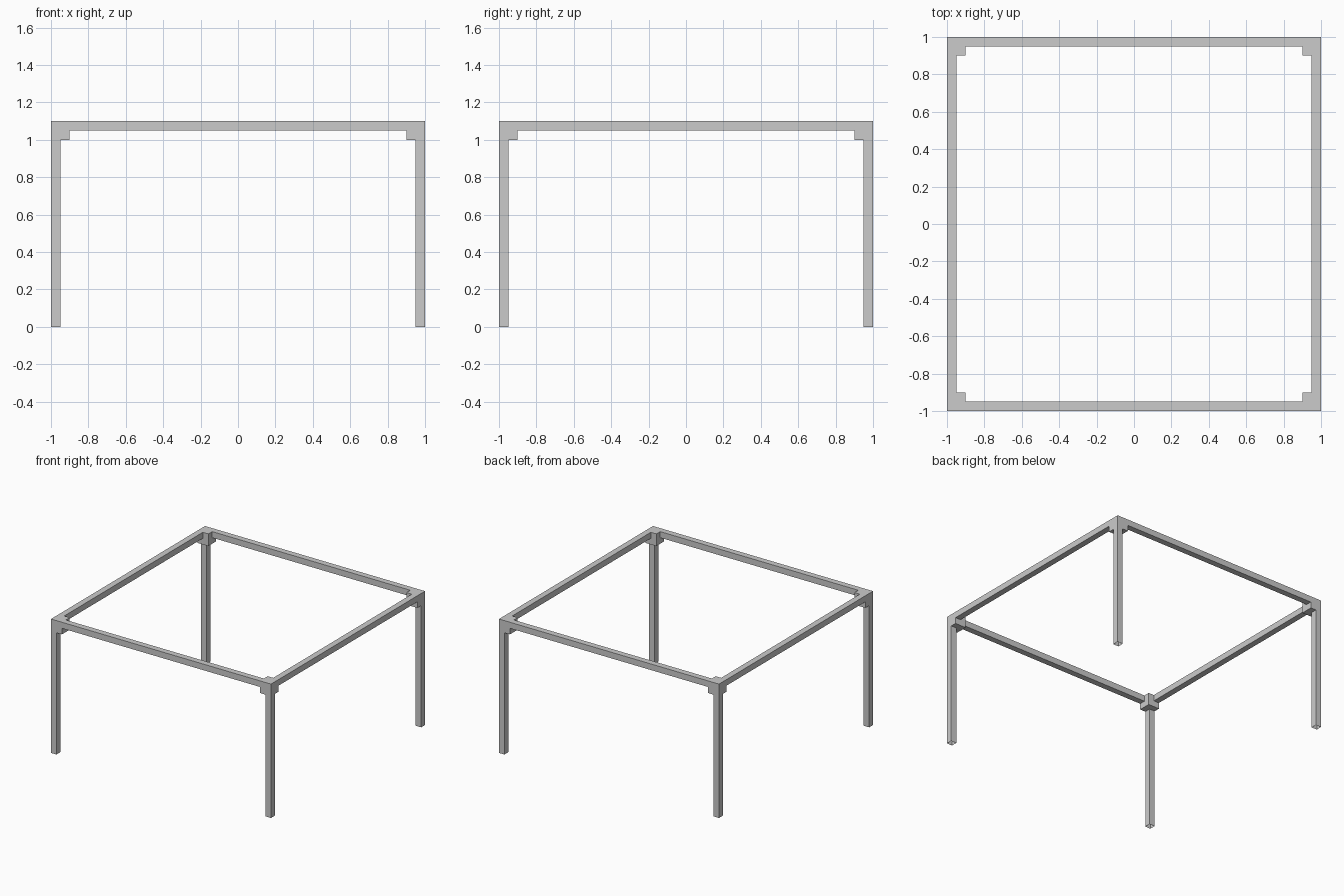
import bpy, bmesh
from mathutils import Vector, Matrix

if "Cube" in bpy.data.objects:
    bpy.data.objects.remove(bpy.data.objects["Cube"])

BLOCK, TOP = 0.1, 1.1
bm = bmesh.new()

# Corner block, split into quarters so each bar grows from its outer quarter
centre = Vector((1 - BLOCK / 2, 1 - BLOCK / 2, TOP - BLOCK / 2))
bmesh.ops.create_cube(bm, size=BLOCK, matrix=Matrix.Translation(centre))
bmesh.ops.subdivide_edges(bm, edges=bm.edges[:], cuts=1, use_grid_fill=True)


def grow_bar(axis, end):
    """Extrude the outer quarter of the block face looking down an axis; leave the end open."""
    corner = Vector((1, 1, TOP))
    corner[axis] -= BLOCK
    facing = [f for f in bm.faces
              if all(abs(v.co[axis] - corner[axis]) < 1e-5 for v in f.verts)]
    face = min(facing, key=lambda f: (f.calc_center_median() - corner).length)
    cap = bmesh.ops.extrude_discrete_faces(bm, faces=[face])["faces"][0]
    for v in cap.verts:
        v.co[axis] = end
    bmesh.ops.delete(bm, geom=[cap], context='FACES_ONLY')


# Half rails to the centre planes, and the leg to the floor
for axis in range(3):
    grow_bar(axis, 0)
bmesh.ops.recalc_face_normals(bm, faces=bm.faces[:])

mesh = bpy.data.meshes.new("table_frame")
bm.to_mesh(mesh)
bm.free()
frame = bpy.data.objects.new("table_frame", mesh)
bpy.context.collection.objects.link(frame)

# Mirror one quarter into the full frame
mirror = frame.modifiers.new("mirror", 'MIRROR')
mirror.use_axis = (True, True, False)
